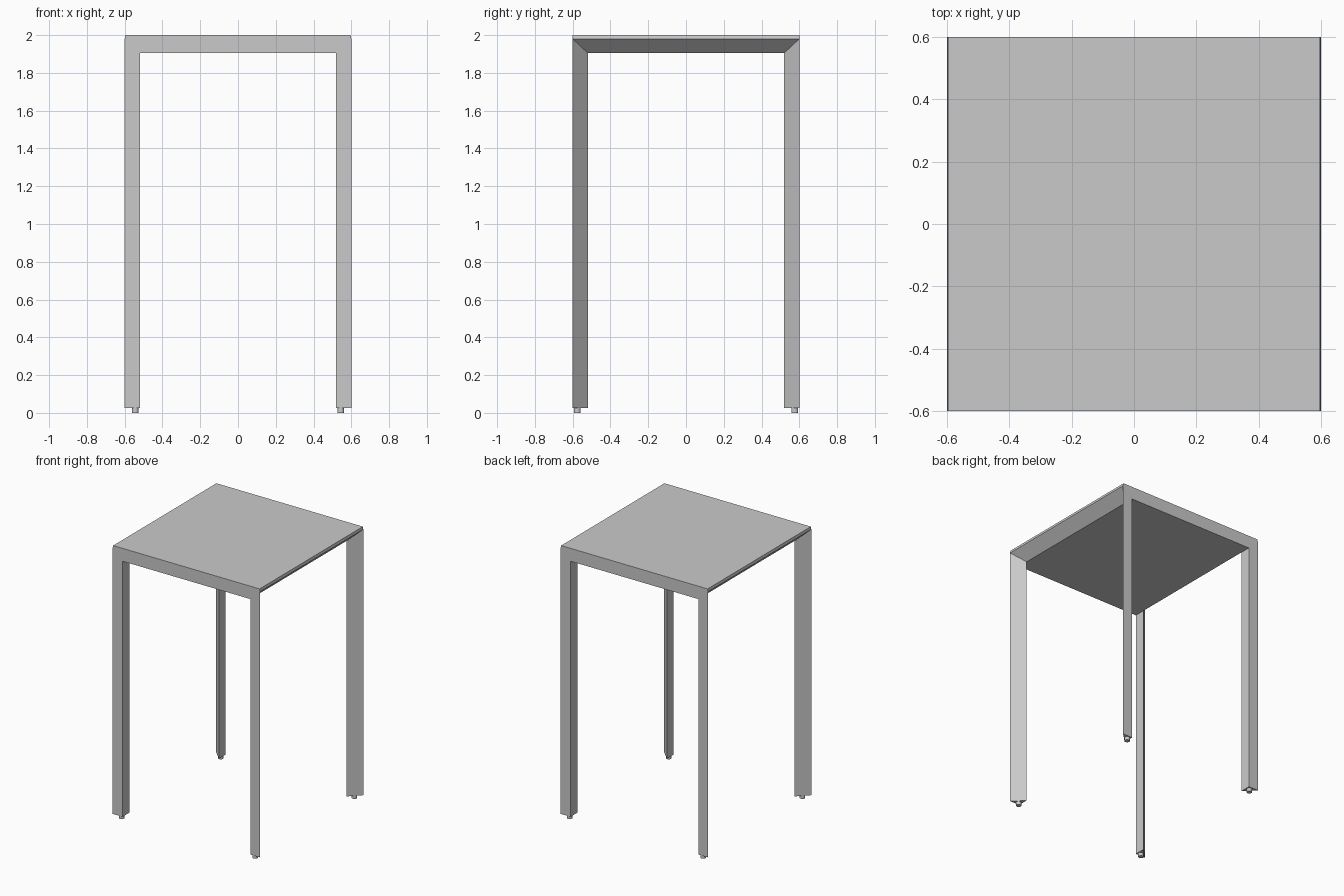
import bpy
import bmesh

if "Cube" in bpy.data.objects:
    bpy.data.objects.remove(bpy.data.objects["Cube"], do_unlink=True)

HALF = 0.6        # half width of the table
INNER = 0.52      # inner edge of legs and underside
LEG_BASE = 0.025
RIM = 1.98        # where the sloped edge meets the thin rim
UNDER = 1.905     # underside of the top

grey = bpy.data.materials.new("light_grey")
grey.use_nodes = True
grey.diffuse_color = (0.59, 0.59, 0.59, 1)
grey.node_tree.nodes["Principled BSDF"].inputs["Base Color"].default_value = grey.diffuse_color


def finish(name, bm):
    bmesh.ops.recalc_face_normals(bm, faces=bm.faces)
    mesh = bpy.data.meshes.new(name)
    bm.to_mesh(mesh)
    bm.free()
    mesh.materials.append(grey)
    obj = bpy.data.objects.new(name, mesh)
    bpy.context.collection.objects.link(obj)
    return obj


def prism(name, outline, offset):
    """Extrude a closed outline of 3D points along an offset."""
    bm = bmesh.new()
    face = bm.faces.new([bm.verts.new(p) for p in outline])
    new = bmesh.ops.extrude_face_region(bm, geom=[face])["geom"]
    bmesh.ops.translate(bm, vec=offset, verts=[v for v in new if isinstance(v, bmesh.types.BMVert)])
    return finish(name, bm)


# Table top: section with undercut sides, run from front to back
side = [(INNER, UNDER), (HALF, RIM), (HALF - 0.004, 2.0)]
section = side + [(-x, z) for x, z in reversed(side)]
prism("table_top", [(x, -HALF, z) for x, z in section], (0, 2 * HALF, 0))

# Triangular legs, sloping face outward, each with a small round foot
for sx, side_name in ((1, "left"), (-1, "right")):
    for sy, end_name in ((-1, "front"), (1, "back")):
        label = f"{end_name}_{side_name}"
        corners = [(HALF, HALF), (INNER, INNER), (INNER, HALF)]
        prism(f"{label}_leg", [(sx * x, sy * y, LEG_BASE) for x, y in corners],
              (0, 0, RIM - LEG_BASE))

        bm = bmesh.new()
        bmesh.ops.create_cone(bm, cap_ends=True, segments=24, radius1=0.018,
                              radius2=0.018, depth=LEG_BASE)
        bmesh.ops.translate(bm, verts=bm.verts, vec=(sx * 0.544, sy * 0.576, LEG_BASE / 2))
        foot = finish(f"{label}_foot", bm)
        bpy.ops.object.select_all(action="DESELECT")
        foot.select_set(True)
        bpy.context.view_layer.objects.active = foot
        bpy.ops.object.shade_smooth_by_angle()
